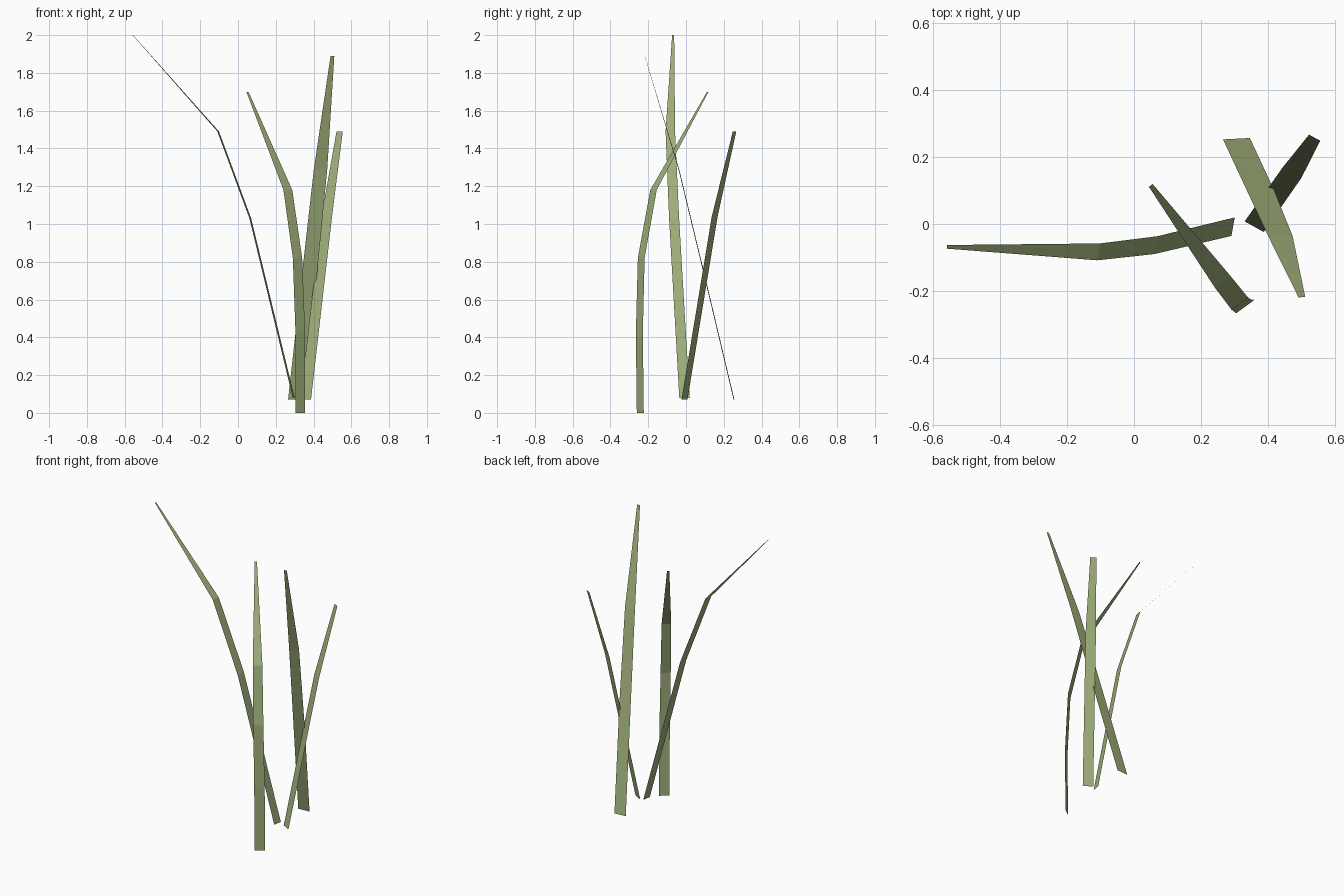
import bpy, bmesh
from math import radians, cos, sin
from mathutils import Vector

if "Cube" in bpy.data.objects:
    bpy.data.objects.remove(bpy.data.objects["Cube"])

green = bpy.data.materials.new("grass green")
green.diffuse_color = (0.34, 0.42, 0.19, 1)
green.use_nodes = True
green.node_tree.nodes["Principled BSDF"].inputs["Base Color"].default_value = green.diffuse_color


def blade(name, angle, spine):
    """Flat ribbon: spine rows are (x, y, z, width); angle is the width direction."""
    side = Vector((cos(radians(angle)), sin(radians(angle)), 0))
    bm = bmesh.new()
    rows = []
    for x, y, z, w in spine:
        c = Vector((x, y, z))
        rows.append((bm.verts.new(c - side * w / 2), bm.verts.new(c + side * w / 2)))
    for a, b in zip(rows, rows[1:]):
        f = bm.faces.new((a[0], a[1], b[1], b[0]))
        f.normal_update()
        if f.normal.z < 0:  # upper side is the front of the leaf
            f.normal_flip()
    mesh = bpy.data.meshes.new(name)
    bm.to_mesh(mesh)
    bm.free()
    mesh.materials.append(green)
    bpy.context.collection.objects.link(bpy.data.objects.new(name, mesh))


# Tall blade drooping to the left
blade("left_blade", 80, [(.295, -.008, .08, .056), (.065, -.063, 1.03, .054),
                         (-.105, -.083, 1.49, .051), (-.557, -.068, 2.0, .011)])
# Front blade, upright then bending back
blade("front_blade", 36, [(.33, -.242, 0, .063), (.33, -.247, .42, .063),
                          (.315, -.237, .82, .061), (.264, -.172, 1.18, .058),
                          (.05, .115, 1.70, .014)])
# Short blade leaning back and right
blade("right_blade", -29, [(.358, -.008, .07, .065), (.47, .152, 1.04, .064),
                           (.538, .257, 1.49, .038)])
# Wide blade from the back leaning forward
blade("back_blade", 3, [(.305, .254, .07, .08), (.376, .102, .71, .08),
                        (.437, -.038, 1.29, .071), (.50, -.218, 1.89, .02)])
